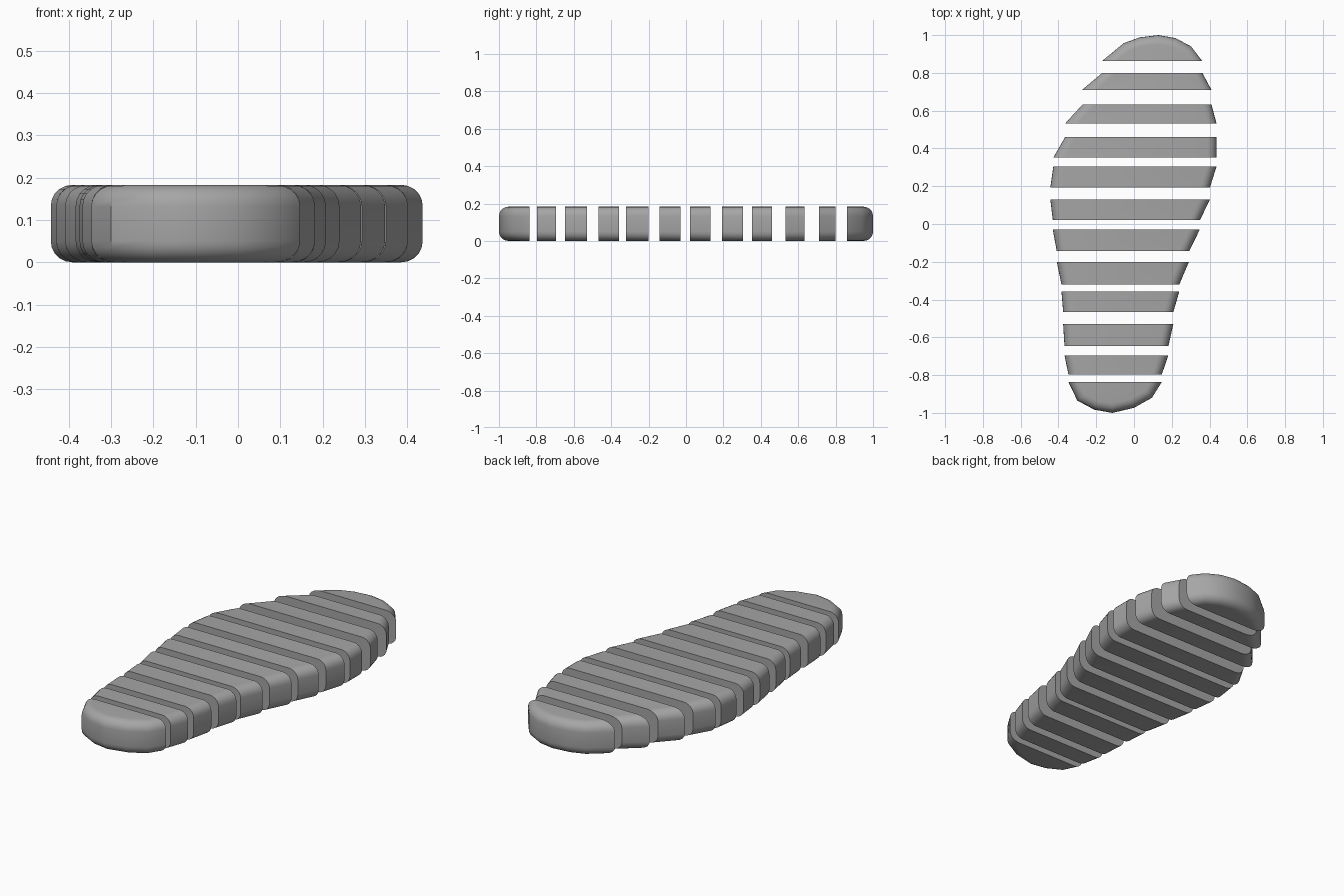
import bpy
import bmesh
import math

cube = bpy.data.objects.get("Cube")
if cube:
    bpy.data.objects.remove(cube, do_unlink=True)

HEIGHT = 0.183
RADIUS = 0.05

# Single grey material
grey = bpy.data.materials.new("sole_grey")
grey.use_nodes = True
grey.diffuse_color = (0.38, 0.38, 0.38, 1)
grey.node_tree.nodes["Principled BSDF"].inputs["Base Color"].default_value = (0.38, 0.38, 0.38, 1)


def make_slab(name, outline, cuts):
    """Extrude an outline and round its rims, leaving edges on the cut lines sharp."""
    bm = bmesh.new()
    base = bm.faces.new([bm.verts.new((x, y, 0)) for x, y in outline])
    ext = bmesh.ops.extrude_face_region(bm, geom=[base], use_keep_orig=True)
    top = [v for v in ext["geom"] if isinstance(v, bmesh.types.BMVert)]
    bmesh.ops.translate(bm, verts=top, vec=(0, 0, HEIGHT))
    bmesh.ops.recalc_face_normals(bm, faces=bm.faces[:])

    def on_cut(e):
        return any(all(abs(v.co.y - c) < 1e-5 for v in e.verts) for c in cuts)

    rims = [e for e in bm.edges
            if abs(e.verts[0].co.z - e.verts[1].co.z) < 1e-5 and not on_cut(e)]
    bmesh.ops.bevel(bm, geom=rims, offset=RADIUS, offset_type='OFFSET', segments=5,
                    profile=0.5, affect='EDGES', clamp_overlap=True)
    bmesh.ops.recalc_face_normals(bm, faces=bm.faces[:])
    mesh = bpy.data.meshes.new(name)
    bm.to_mesh(mesh)
    bm.free()
    mesh.materials.append(grey)
    obj = bpy.data.objects.new(name, mesh)
    bpy.context.collection.objects.link(obj)
    bpy.ops.object.select_all(action='DESELECT')
    obj.select_set(True)
    bpy.context.view_layer.objects.active = obj
    bpy.ops.object.shade_smooth_by_angle(angle=math.radians(35))


# Rounded toe and heel ends
toe = [(-0.17, 0.862), (0.362, 0.862), (0.302, 0.94), (0.22, 0.984),
       (0.13, 1.0), (0.03, 0.988), (-0.055, 0.957)]
make_slab("toe_segment", toe, [0.862])

heel = [(0.147, -0.837), (-0.347, -0.837), (-0.30, -0.935), (-0.21, -0.983),
        (-0.115, -1.0), (0.0, -0.973), (0.095, -0.92)]
make_slab("heel_segment", heel, [-0.837])

# Cross slabs: back y, left x, right x, then front y, left x, right x
slabs = [
    (0.80, -0.168, 0.362, 0.71, -0.275, 0.41),
    (0.633, -0.272, 0.41, 0.532, -0.365, 0.437),
    (0.46, -0.365, 0.437, 0.352, -0.427, 0.437),
    (0.305, -0.427, 0.437, 0.193, -0.443, 0.402),
    (0.13, -0.443, 0.402, 0.022, -0.43, 0.35),
    (-0.03, -0.43, 0.348, -0.143, -0.409, 0.293),
    (-0.20, -0.409, 0.291, -0.32, -0.384, 0.24),
    (-0.357, -0.384, 0.24, -0.467, -0.375, 0.208),
    (-0.53, -0.375, 0.208, -0.647, -0.368, 0.182),
    (-0.695, -0.368, 0.182, -0.797, -0.347, 0.147),
]
for i, (y1, l1, r1, y0, l0, r0) in enumerate(slabs, 1):
    make_slab(f"cross_segment_{i}", [(l0, y0), (r0, y0), (r1, y1), (l1, y1)], [y0, y1])
